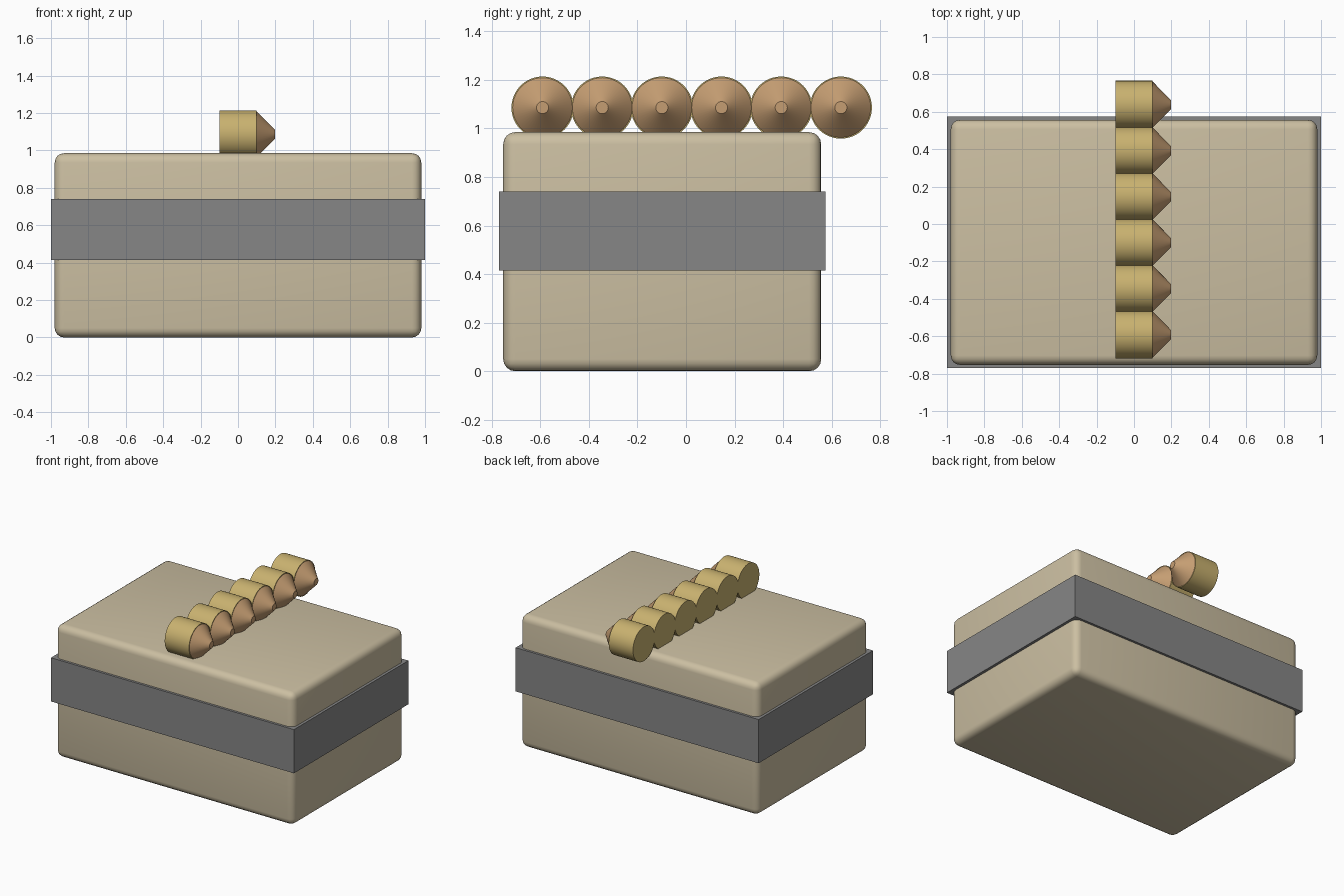
import bpy
import math

cube = bpy.data.objects.get("Cube")
if cube:
    bpy.data.objects.remove(cube, do_unlink=True)


def material(name, rgb):
    mat = bpy.data.materials.new(name)
    mat.use_nodes = True
    color = (*rgb, 1.0)
    mat.diffuse_color = color
    mat.node_tree.nodes["Principled BSDF"].inputs["Base Color"].default_value = color
    return mat


def finish(name, mat):
    obj = bpy.context.object
    obj.name = name
    obj.data.materials.append(mat)
    return obj


def box(name, mat, size, center):
    bpy.ops.mesh.primitive_cube_add(size=1, location=center)
    obj = finish(name, mat)
    obj.scale = size
    bpy.ops.object.transform_apply(location=False, rotation=False, scale=True)
    return obj


def round_part(name, mat, r1, r2, x0, x1, y, z):
    # Tapered round part lying along x
    bpy.ops.mesh.primitive_cone_add(
        vertices=48, radius1=r1, radius2=r2, depth=x1 - x0,
        location=((x0 + x1) / 2, y, z), rotation=(0, math.pi / 2, 0))
    obj = finish(name, mat)
    bpy.ops.object.shade_smooth_by_angle(angle=math.radians(30))
    return obj


canvas = material("tan canvas", (0.60, 0.52, 0.36))
strap = material("grey strap", (0.24, 0.24, 0.24))
brass = material("brass", (0.58, 0.44, 0.16))
copper = material("copper", (0.56, 0.34, 0.17))

# Soft-edged pouch body
body = box("pouch_body", canvas, (1.96, 1.31, 0.985), (0, -0.098, 0.4925))
bevel = body.modifiers.new("soft_edges", "BEVEL")
bevel.width = 0.05
bevel.segments = 4
bpy.ops.object.shade_smooth()

# Sharp-edged strap around the pouch
box("strap_band", strap, (2.0, 1.345, 0.325), (0, -0.098, 0.577))

# Row of cartridges across the top
for i in range(6):
    y = -0.591 + 0.2458 * i
    round_part(f"cartridge_case_{i + 1}", brass, 0.128, 0.128, -0.1, 0.1, y, 1.086)
    round_part(f"cartridge_tip_{i + 1}", copper, 0.123, 0.025, 0.1, 0.197, y, 1.086)
